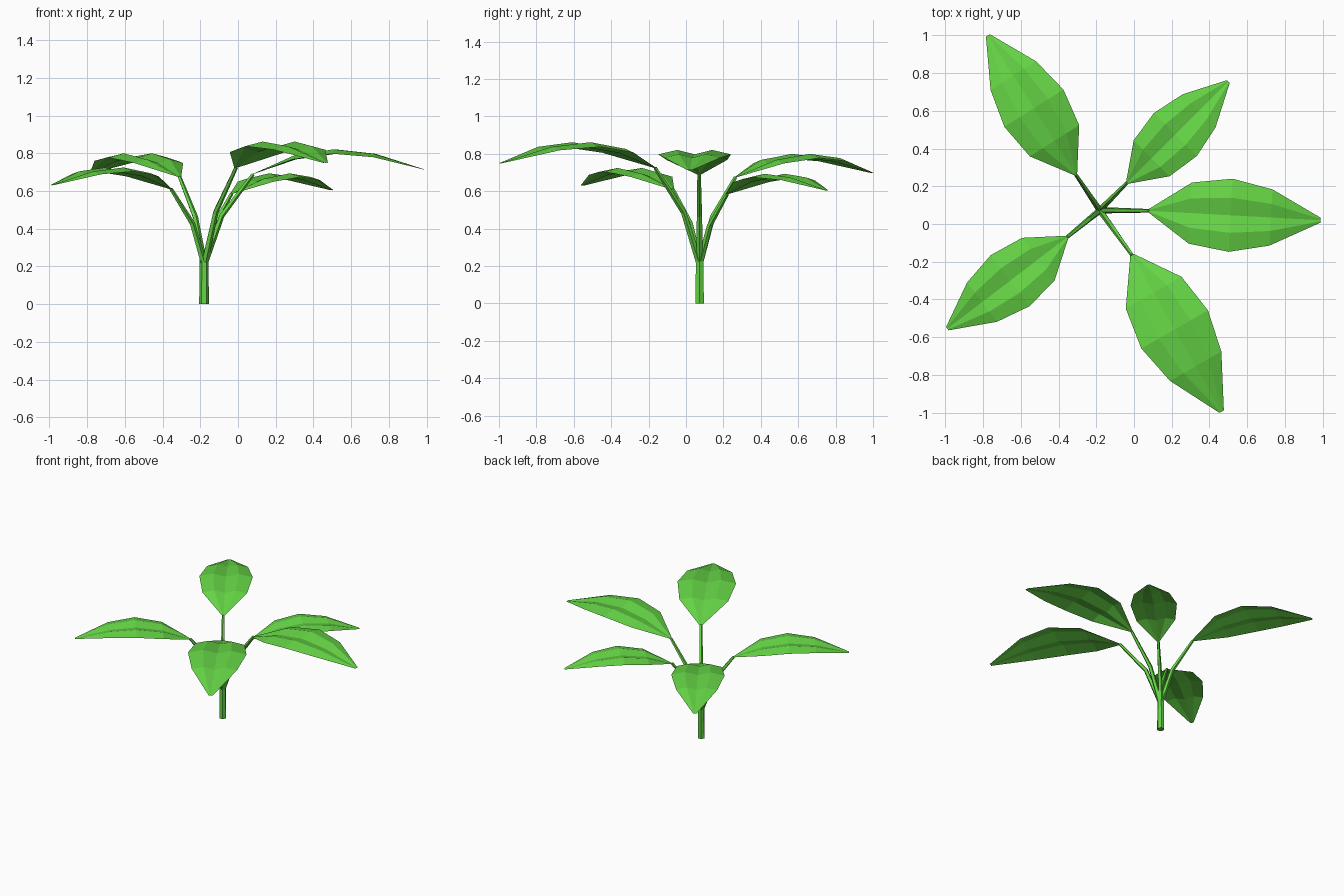
import bpy, bmesh, math
from mathutils import Vector

if "Cube" in bpy.data.objects:
    bpy.data.objects.remove(bpy.data.objects["Cube"])

green = bpy.data.materials.new("leaf_green")
green.diffuse_color = (0.13, 0.66, 0.06, 1)
green.use_nodes = True
green.node_tree.nodes["Principled BSDF"].inputs["Base Color"].default_value = green.diffuse_color

ROOT = Vector((-0.18, 0.073, 0))
# leaf attachment point, leaf tip (x, y)
LEAVES = [
    ((0.08, 0.07, 0.69), (0.99, 0.02)),
    ((-0.035, 0.22, 0.585), (0.50, 0.755)),
    ((-0.31, 0.265, 0.675), (-0.775, 1.0)),
    ((-0.355, -0.07, 0.61), (-0.99, -0.555)),
    ((-0.01, -0.165, 0.725), (0.465, -0.995)),
]
# along the leaf: position, half width, rise (all relative to leaf length)
ROWS = [(0, 0.012, 0), (0.24, 0.178, 0.085), (0.475, 0.213, 0.118),
        (0.71, 0.164, 0.098), (1, 0.014, 0.025)]
# across the leaf: position, fold height (relative to half width)
FOLDS = [(-1, 0), (-0.48, 0.12), (0, 0), (0.48, 0.12), (1, 0)]


def finish(name, bm):
    mesh = bpy.data.meshes.new(name)
    bm.to_mesh(mesh)
    bm.free()
    mesh.materials.append(green)
    obj = bpy.data.objects.new(name, mesh)
    bpy.context.collection.objects.link(obj)


def bridge(bm, rings, closed):
    for a, b in zip(rings, rings[1:]):
        n = len(a)
        for i in range(n if closed else n - 1):
            j = (i + 1) % n
            bm.faces.new((a[i], a[j], b[j], b[i]))


def tube(name, points, radii, sides=6):
    bm = bmesh.new()
    rings = []
    for k, p in enumerate(points):
        d = points[min(k + 1, len(points) - 1)] - points[max(k - 1, 0)]
        rot = Vector((0, 0, 1)).rotation_difference(d)
        rings.append([bm.verts.new(p + rot @ Vector((
            radii[k] * math.cos(math.tau * i / sides),
            radii[k] * math.sin(math.tau * i / sides), 0)))
            for i in range(sides)])
    bridge(bm, rings, True)
    bm.faces.new(rings[0][::-1])
    bm.faces.new(rings[-1])
    finish(name, bm)


def leaf(name, base, tip):
    base = Vector(base)
    axis = Vector((tip[0] - base.x, tip[1] - base.y, 0))
    length = axis.length
    side = Vector((axis.y, -axis.x, 0)).normalized()
    bm = bmesh.new()
    rings = []
    for t, half, rise in ROWS:
        centre = base + axis * t + Vector((0, 0, rise * length))
        w = half * length
        rings.append([bm.verts.new(centre - side * (w * u) + Vector((0, 0, w * h)))
                      for u, h in FOLDS])
    bridge(bm, rings, False)
    for f in bm.faces:
        f.normal_update()
        if f.normal.z < 0:
            f.normal_flip()
    finish(name, bm)


# Main stem
tube("stem", [ROOT, ROOT + Vector((0, 0, 0.25))], [0.026, 0.023])

# Bent stalks and folded leaves
for i, (base, tip) in enumerate(LEAVES, 1):
    end = Vector(base)
    fork = ROOT + Vector((0, 0, 0.21))
    out = Vector((end.x - ROOT.x, end.y - ROOT.y, 0))
    knee = ROOT + out * 0.36 + Vector((0, 0, 0.24 + 0.51 * (end.z - 0.24)))
    tube(f"stalk_{i}", [fork, knee, end], [0.018, 0.015, 0.01], 5)
    leaf(f"leaf_{i}", base, tip)
